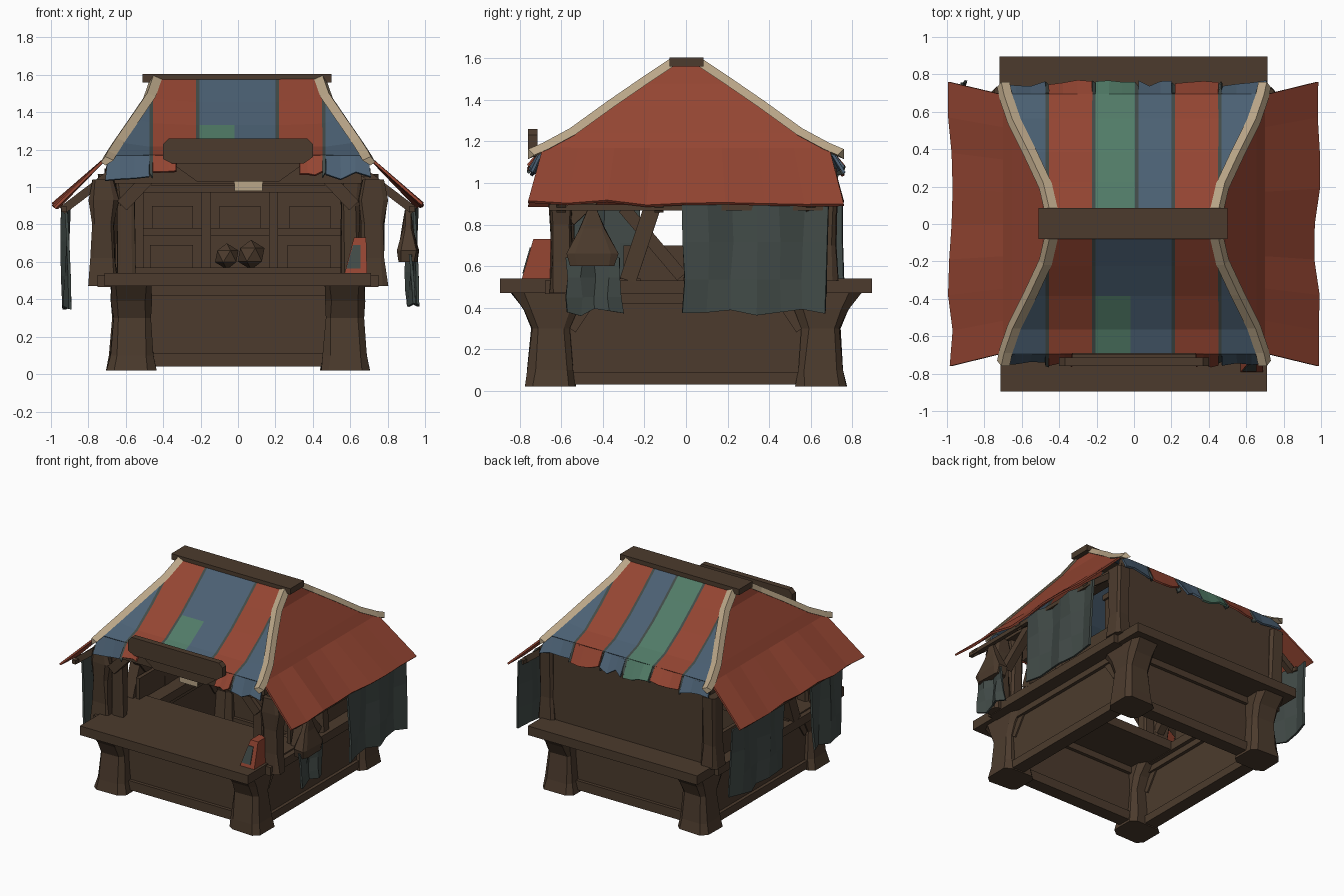
import bpy, bmesh, math, random
from mathutils import Vector

if "Cube" in bpy.data.objects:
    bpy.data.objects.remove(bpy.data.objects["Cube"])

random.seed(4)


def lin(c):
    c /= 255
    return c / 12.92 if c < 0.04 else ((c + 0.055) / 1.055) ** 2.4


PALETTE = {"wood": (76, 59, 45), "red_cloth": (148, 69, 50), "blue_cloth": (75, 96, 115),
           "green_cloth": (81, 123, 103), "cream_trim": (186, 166, 136), "grey_cloth": (65, 74, 71)}
MATS = {}
for key, rgb in PALETTE.items():
    MATS[key] = bpy.data.materials.new(key)
    MATS[key].diffuse_color = (*[lin(c) for c in rgb], 1)
NAMES = list(PALETTE)


def finish(name, bm, mats, thick=0):
    """Turn a bmesh into a flat-shaded object, optionally thickened."""
    bmesh.ops.remove_doubles(bm, verts=bm.verts, dist=0.0005)
    bmesh.ops.recalc_face_normals(bm, faces=bm.faces)
    me = bpy.data.meshes.new(name)
    bm.to_mesh(me)
    bm.free()
    for m in mats:
        me.materials.append(MATS[m])
    ob = bpy.data.objects.new(name, me)
    bpy.context.collection.objects.link(ob)
    if thick:
        mod = ob.modifiers.new("thickness", "SOLIDIFY")
        mod.thickness = thick
        mod.offset = 0
    return ob


def add_face(bm, pts, mat=0):
    clean = []
    for p in pts:
        p = Vector(p)
        if all((p - q).length > 0.001 for q in clean):
            clean.append(p)
    if len(clean) > 2:
        bm.faces.new([bm.verts.new(p) for p in clean]).material_index = mat


def loft(name, rings, mat="wood"):
    """Closed solid through a list of point rings."""
    bm = bmesh.new()
    n = len(rings[0])
    for a, b in zip(rings, rings[1:]):
        for i in range(n):
            j = (i + 1) % n
            add_face(bm, (a[i], a[j], b[j], b[i]))
    add_face(bm, rings[0])
    add_face(bm, rings[-1])
    return finish(name, bm, [mat])


def box(name, x0, x1, y0, y1, z0, z1, mat="wood"):
    return loft(name, [[(x0, y0, z), (x1, y0, z), (x1, y1, z), (x0, y1, z)] for z in (z0, z1)], mat)


def post(name, x, y, sections, mat="wood"):
    """Chamfered, slightly uneven upright from (half x, half y, z) sections."""
    jit = lambda: random.uniform(-.006, .006)
    rings = [[(x + hx * a + jit(), y + hy * b + jit(), z) for a, b in
              ((-1, -.7), (-.7, -1), (.7, -1), (1, -.7), (1, .7), (.7, 1), (-.7, 1), (-1, .7))]
             for hx, hy, z in sections]
    return loft(name, rings, mat)


def bar(name, p, q, w, mat="wood"):
    """Square beam between two points."""
    p, q = Vector(p), Vector(q)
    d = (q - p).normalized()
    u = d.cross(Vector((0, 1, 0)) if abs(d.y) < 0.9 else Vector((1, 0, 0))).normalized() * w / 2
    v = d.cross(u).normalized() * w / 2
    return loft(name, [[c + u + v, c - u + v, c - u - v, c + u - v] for c in (p, q)], mat)


# ---- base: flared corner posts, recessed panels and rails, open underneath
for sx in (-1, 1):
    for sy in (-1, 1):
        post("base_corner_post", sx * .57, sy * .65,
             [(.13, .12, .02), (.115, .11, .10), (.10, .09, .30), (.105, .13, .39), (.11, .19, .47)])
        bar("base_side_bracket", (sx * .60, sy * .56, .30), (sx * .60, sy * .46, .45), .07)
for s in (-1, 1):
    y = s * .63
    box("base_end_panel", -.55, .55, y - .025, y + .025, .05, .47)
    box("base_end_bottom_rail", -.5, .5, y - .05, y + .05, .04, .11)
    box("base_end_top_rail", -.5, .5, y - .05, y + .05, .42, .47)
    x = s * .60
    box("base_side_panel", x - .025, x + .025, -.6, .6, .05, .47)
    box("base_side_bottom_rail", x - .05, x + .05, -.55, .55, .03, .09)
    box("base_side_top_rail", x - .05, x + .05, -.55, .55, .42, .47)
    box("side_sill", s * .52, s * .75, -.68, .68, .465, .53)

# ---- counters
box("front_counter", -.715, .71, -.895, -.22, .47, .54)
box("back_counter", -.72, .715, .58, .895, .47, .54)

# ---- back wall and upper frame
box("back_wall", -.68, .68, .65, .70, .53, 1.16)
for s in (-1, 1):
    post("front_post", s * .72, -.60,
         [(.08, .06, .47), (.065, .05, .62), (.06, .05, .80), (.08, .06, .93), (.055, .06, 1.04)])
    post("inner_front_post", s * .60, -.58, [(.05, .04, .53), (.045, .04, .9), (.06, .05, 1.1)])
    post("back_post", s * .69, .66, [(.07, .07, .53), (.055, .06, .7), (.055, .07, 1.07)])
    post("middle_post", s * .67, .04, [(.05, .05, .53), (.04, .04, .75), (.04, .05, 1.10)])
    bar("side_top_beam", (s * .65, -.66, 1.09), (s * .65, .68, 1.09), .07)
    bar("slanted_brace", (s * .71, -.28, .53), (s * .70, -.13, .98), .08)
    bar("crossed_brace", (s * .68, -.02, .55), (s * .68, -.30, .88), .06)
    bar("knee_brace", (s * .69, -.56, .82), (s * .68, -.30, 1.06), .06)
    bar("front_knee_brace", (s * .62, -.62, .90), (s * .46, -.62, 1.07), .07)
    box("side_low_panel", s * .64 - .015, s * .64 + .015, -.30, .66, .53, .70)
    for y in (-.60, -.13, .60):
        bar("awning_rafter", (s * .63, y, 1.11), (s * .94, y, .875), .045)
    bar("awning_rail", (s * .93, -.66, .882), (s * .93, .66, .882), .03)
box("front_lintel", -.66, .66, -.67, -.60, 1.02, 1.13)
box("cream_note", -.02, .13, -.678, -.670, .98, 1.03, "cream_trim")

# ---- shelf unit on the back wall with goods
box("shelf_bottom", -.55, .6, .40, .66, .53, .57)
box("shelf_middle", -.55, .6, .42, .66, .74, .78)
box("shelf_top", -.58, .62, .40, .66, .97, 1.01)
for x in (-.53, -.17, .19, .58):
    box("shelf_divider", x - .025, x + .025, .41, .66, .53, 1.0)
for cx in (-.35, .01, .385):
    if cx == .01:
        for dx, r in ((-.07, .07), (.06, .08)):
            bm = bmesh.new()
            bmesh.ops.create_icosphere(bm, subdivisions=1, radius=r)
            bmesh.ops.translate(bm, verts=bm.verts, vec=(cx + dx, .52, .57 + r * .85))
            finish("shelf_sack", bm, ["wood"])
    else:
        box("shelf_crate", cx - .12, cx + .11, .46, .63, .57, .69)
    box("upper_shelf_crate", cx - .11, cx + .11, .48, .63, .78, .90)

# ---- roof: hip edge path, mirrored to all four corners
HIP = [(.45, .07, 1.575), (.485, .22, 1.475), (.56, .38, 1.365), (.65, .56, 1.235), (.695, .69, 1.165)]
SAG = [0, .025, .04, .025, 0]
G = .009
RED, BLUE, GREEN, GREY = (NAMES.index(n) for n in ("red_cloth", "blue_cloth", "green_cloth", "grey_cloth"))


def roof_slope(name, sy, edges, colours):
    bm = bmesh.new()
    strips = []
    for i, c in enumerate(colours):
        strips.append((edges[i] + G, edges[i + 1] - G, c))
        if i < 5:
            plain = sy < 0 and i == 2
            strips.append((edges[i + 1] - G, edges[i + 1] + G, BLUE if plain else GREY))

    def pt(v, k):
        h, y, z = HIP[k]
        v = max(-h, min(h, v))
        return (v, sy * y, z - SAG[k] * min(1, 4 * (1 - abs(v) / h)))

    for a, b, c in strips:
        for k in range(len(HIP) - 1):
            # green patch low on the front slope
            patch = sy < 0 and k >= 2 and -.215 < (a + b) / 2 < -.02 and c == BLUE
            add_face(bm, [pt(a, k), pt(b, k), pt(b, k + 1), pt(a, k + 1)], GREEN if patch else c)
        # ragged hanging edge, left open behind the sign
        a, b = max(a, -.71), min(b, .71)
        if sy < 0:
            if max(abs(a), abs(b)) < .4:
                continue
            a, b = (max(a, .33), b) if b > 0 else (a, min(b, -.33))
        n = 3 if b - a > .05 else 1
        low = [(a + (b - a) * i / n, sy * random.uniform(.73, .765), random.uniform(1.03, 1.085))
               for i in range(n + 1)]
        for p, q in zip(low, low[1:]):
            add_face(bm, [(max(-.695, min(.695, p[0])), sy * .69, 1.165),
                          (max(-.695, min(.695, q[0])), sy * .69, 1.165), q, p], c)
    finish(name, bm, NAMES, .014)


roof_slope("front_roof_cloth", -1, [-.9, -.465, -.215, -.01, .21, .46, .9], [BLUE, RED, BLUE, BLUE, RED, BLUE])
roof_slope("back_roof_cloth", 1, [-.9, -.465, -.215, .015, .21, .46, .9], [BLUE, RED, GREEN, BLUE, RED, BLUE])

for s in (-1, 1):
    # red gable running down into a flared, ragged side awning
    bm = bmesh.new()
    n = 8
    rows = [[(s * x, y * (2 * i / n - 1), z) for i in range(n + 1)] for x, y, z in HIP]
    rows.append([(s * random.uniform(.955, .995), .76 * (2 * i / n - 1), random.uniform(.885, .915))
                 for i in range(n + 1)])
    for r, q in zip(rows, rows[1:]):
        for i in range(n):
            add_face(bm, (r[i], r[i + 1], q[i + 1], q[i]))
    finish("side_awning", bm, ["red_cloth"], .014)
    # cream trim along the hips
    for sy in (-1, 1):
        path = HIP + [(.71, .76, 1.135)]
        loft("hip_trim", [[(s * (x + dx), sy * (y + dy), z + dz) for dx, dy, dz in
                           ((-.045, 0, .008), (0, 0, .028), (.022, -.03, 0), (0, 0, -.02))]
                          for x, y, z in path], "cream_trim")
box("ridge_beam", -.51, .50, -.08, .085, 1.56, 1.605)

# ---- sign board above the opening
profile = [(-.40, 1.15), (-.40, 1.23), (-.37, 1.26), (.37, 1.26), (.40, 1.23), (.40, 1.16), (.35, 1.125), (-.35, 1.125)]
loft("sign_board", [[(x, y, z) for x, z in profile] for y in (-.76, -.715)])
loft("sign_support", [[(-.36, y, 1.13), (.36, y, 1.13), (.22, y, 1.03), (-.22, y, 1.03)] for y in (-.70, -.66)])


# ---- hanging cloths
def curtain(name, x, y0, y1, z0, z1, n=6):
    bm = bmesh.new()
    rows = []
    for k in range(4):
        t = k / 3
        rows.append([(x + .022 * math.sin(i * 2.1 + k * .5), y0 + (y1 - y0) * i / n + random.uniform(-.01, .01),
                      z1 + (z0 - z1) * t + (random.uniform(0, .04) if k == 3 else 0)) for i in range(n + 1)])
    for r, q in zip(rows, rows[1:]):
        for i in range(n):
            add_face(bm, (r[i], r[i + 1], q[i + 1], q[i]))
    finish(name, bm, ["grey_cloth"], .015)


curtain("right_curtain", .94, -.01, .68, .355, .895)
curtain("left_back_curtain", -.92, .12, .76, .34, .895)
curtain("left_front_curtain", -.92, -.58, -.22, .34, .895, 4)
curtain("right_small_cloth", .92, -.57, -.31, .355, .64, 4)
post("hanging_bundle", .91, -.45, [(.05, .11, .60), (.055, .12, .66), (.03, .06, .78), (.015, .02, .88)])

# ---- small leaning red board on the counter
loft("leaning_board", [[(.57, y, .54), (.69, y, .54), (.685, y + k, .73), (.62, y + k, .73)]
                       for y, k in ((-.79, .055), (-.65, .02))], "red_cloth")
loft("leaning_board_face", [[(.58, y + .007, .565), (.655, y + .007, .565), (.655, y + .043, .69), (.615, y + .043, .69)]
                            for y in (-.795, -.788)], "grey_cloth")

for m in bpy.data.materials:
    if m.users and not m.is_grease_pencil:
        m.use_nodes = True
        m.node_tree.nodes["Principled BSDF"].inputs["Base Color"].default_value = m.diffuse_color
